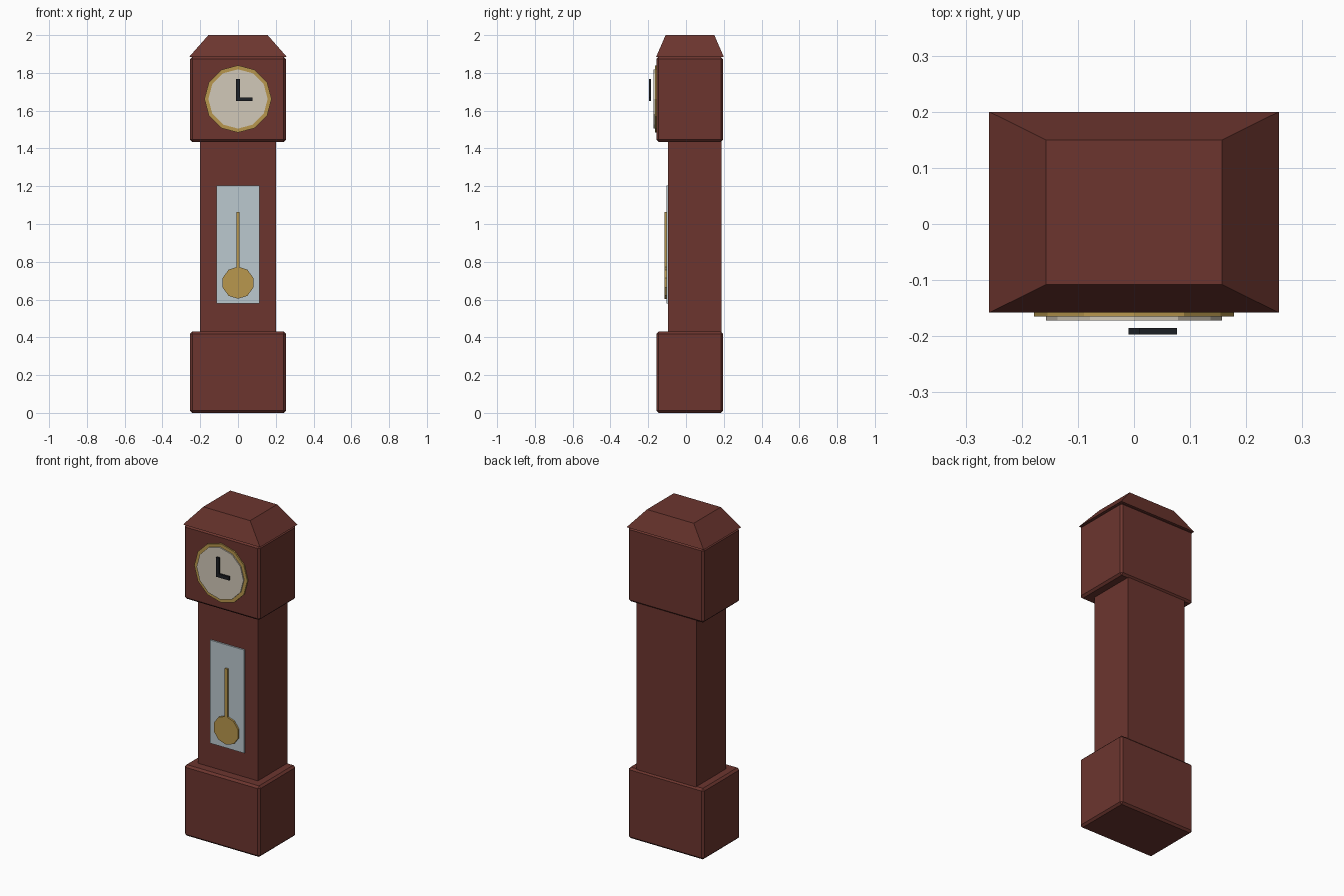
import bpy, bmesh, math
from mathutils import Matrix

if "Cube" in bpy.data.objects:
    bpy.data.objects.remove(bpy.data.objects["Cube"])


def material(name, rgb):
    m = bpy.data.materials.new(name)
    m.diffuse_color = (*rgb, 1.0)
    m.use_nodes = True
    m.node_tree.nodes["Principled BSDF"].inputs["Base Color"].default_value = m.diffuse_color
    return m


WOOD = material("mahogany_wood", (0.150, 0.036, 0.028))
GOLD = material("brass", (0.48, 0.31, 0.075))
CREAM = material("cream_dial", (0.64, 0.58, 0.48))
GLASS = material("pale_glass", (0.50, 0.58, 0.62))
BLACK = material("black_hands", (0.012, 0.014, 0.018))


def finish(name, bm, mat):
    bmesh.ops.recalc_face_normals(bm, faces=bm.faces)
    mesh = bpy.data.meshes.new(name)
    bm.to_mesh(mesh)
    bm.free()
    mesh.materials.append(mat)
    ob = bpy.data.objects.new(name, mesh)
    bpy.context.collection.objects.link(ob)
    return ob


def box(name, x, y, z, mat, bevel=0.0, taper=None):
    """Box from (min, max) ranges; taper gives the top's own x and y ranges."""
    bm = bmesh.new()
    bmesh.ops.create_cube(bm, size=1)
    for v in bm.verts:
        top = v.co.z > 0
        xr, yr = taper if (taper and top) else (x, y)
        v.co = (xr[v.co.x > 0], yr[v.co.y > 0], z[top])
    ob = finish(name, bm, mat)
    if bevel:
        mod = ob.modifiers.new("edge_bevel", 'BEVEL')
        mod.width, mod.segments = bevel, 1
    return ob


def disc(name, radius, sides, z, y, mat):
    """Flat-sided disc facing the front, with a corner at the top."""
    bm = bmesh.new()
    ring = [bm.verts.new((radius * math.sin(i * math.tau / sides), y[0],
                          z + radius * math.cos(i * math.tau / sides)))
            for i in range(sides)]
    face = bm.faces.new(ring)
    ext = bmesh.ops.extrude_face_region(bm, geom=[face], use_keep_orig=True)
    for v in (g for g in ext["geom"] if isinstance(g, bmesh.types.BMVert)):
        v.co.y = y[1]
    return finish(name, bm, mat)


# Case: plinth, trunk, hood and roof
block_x, block_y = (-0.254, 0.254), (-0.157, 0.196)
box("plinth", block_x, block_y, (0.0, 0.43), WOOD, bevel=0.012)
box("trunk", (-0.2, 0.2), (-0.095, 0.187), (0.42, 1.45), WOOD)
box("hood", block_x, block_y, (1.435, 1.885), WOOD, bevel=0.012)
box("roof", (-0.258, 0.258), (-0.158, 0.2), (1.885, 2.0), WOOD,
    taper=((-0.157, 0.157), (-0.108, 0.15)))

# Dial
DIAL_Z = 1.662
disc("dial_rim", 0.178, 12, DIAL_Z, (-0.165, -0.15), GOLD)
disc("dial_face", 0.157, 12, DIAL_Z, (-0.172, -0.16), CREAM)

# Hands, standing just off the dial
hand_y = (-0.197, -0.185)
box("minute_hand", (-0.01, 0.01), hand_y, (1.65, 1.767), BLACK)
box("hour_hand", (0.01, 0.077), hand_y, (1.65, 1.671), BLACK)

# Trunk window with pendulum
box("window", (-0.114, 0.114), (-0.104, -0.0945), (0.578, 1.203), GLASS)
box("pendulum_rod", (-0.009, 0.009), (-0.114, -0.103), (0.7, 1.063), GOLD)
disc("pendulum_bob", 0.085, 10, 0.689, (-0.115, -0.103), GOLD)
